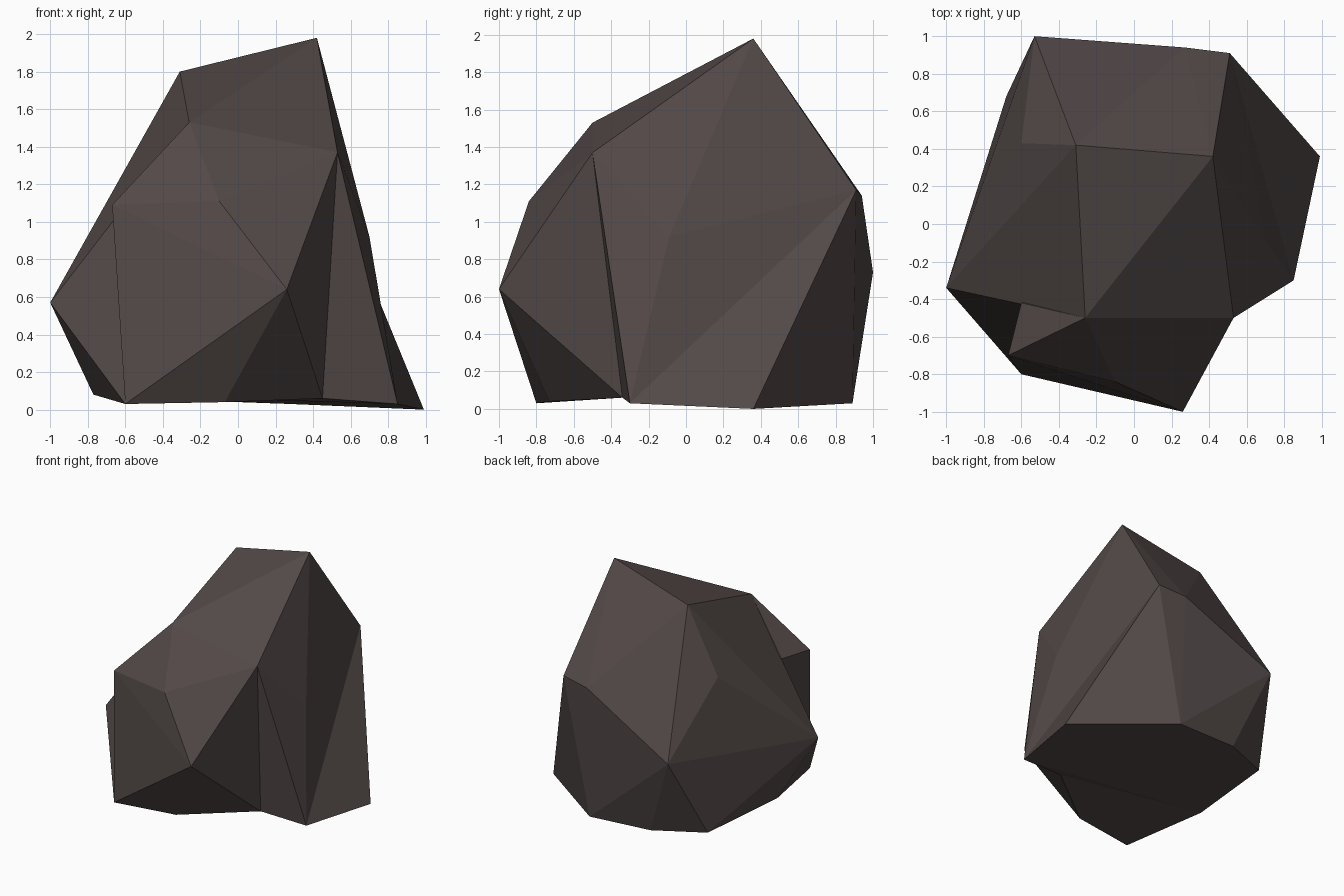
import bpy, bmesh

if "Cube" in bpy.data.objects:
    bpy.data.objects.remove(bpy.data.objects["Cube"])

stone = bpy.data.materials.new("dark_brown_stone")
stone.diffuse_color = (0.085, 0.066, 0.064, 1.0)
stone.use_nodes = True
stone.node_tree.nodes["Principled BSDF"].inputs["Base Color"].default_value = stone.diffuse_color

# Named corner points of the boulder
P = dict(
    ridge_l=(-.31, .42, 1.80), peak=(.42, .36, 1.98),
    brow_l=(-.26, -.50, 1.53), brow_r=(.53, -.50, 1.37),
    left_tip=(-1.0, -.34, .57), left_back=(-.60, .43, 1.27),
    back_tip=(-.53, 1.0, .73), back_r=(.51, .91, 1.17), back_m=(.27, .94, 1.14),
    right_mid=(.70, -.09, .92),
    base_fl=(-.60, -.80, .03), base_f=(-.07, -.73, .04), base_fr=(.45, -.34, .06),
    base_r=(.85, -.30, .03), base_br=(.99, .36, 0), base_b=(.28, .89, .03),
    base_bm=(-.27, .86, .05), base_bl=(-.68, .68, .07), base_l=(-.77, -.12, .08),
    lump_l=(-.67, -.70, 1.09), lump_t=(-.10, -.84, 1.11), lump_r=(.26, -1.0, .64),
    notch=(-.60, -.42, 1.10), core=(0, .3, .6),
)


def hull(name, keys):
    """Flat-faced convex chunk around the named points."""
    bm = bmesh.new()
    for k in keys.split():
        bm.verts.new(P[k])
    res = bmesh.ops.convex_hull(bm, input=bm.verts[:])
    junk = {v for v in res["geom_interior"] + res["geom_unused"]
            if isinstance(v, bmesh.types.BMVert)}
    bmesh.ops.delete(bm, geom=list(junk), context='VERTS')
    bmesh.ops.recalc_face_normals(bm, faces=bm.faces[:])
    me = bpy.data.meshes.new(name)
    bm.to_mesh(me)
    bm.free()
    me.materials.append(stone)
    ob = bpy.data.objects.new(name, me)
    bpy.context.collection.objects.link(ob)
    return ob


# Main mass
rock = hull("rock", "ridge_l peak brow_l brow_r left_tip left_back back_tip back_r "
                    "back_m right_mid base_fr base_r base_b base_bm base_bl base_l")

# Front bulge, left front wedge and right back foot
chunks = [
    hull("front_bulge", "brow_l brow_r lump_l lump_t lump_r base_fl base_f base_fr notch core"),
    hull("left_wedge", "left_tip brow_l base_fl base_l base_fr core"),
    hull("right_foot", "base_r base_br back_r base_b core"),
]

# Fuse the chunks into one surface
bpy.context.view_layer.objects.active = rock
for c in chunks:
    m = rock.modifiers.new("fuse", 'BOOLEAN')
    m.operation = 'UNION'
    m.solver = 'EXACT'
    m.object = c
    bpy.ops.object.modifier_apply(modifier=m.name)
    bpy.data.objects.remove(c)
